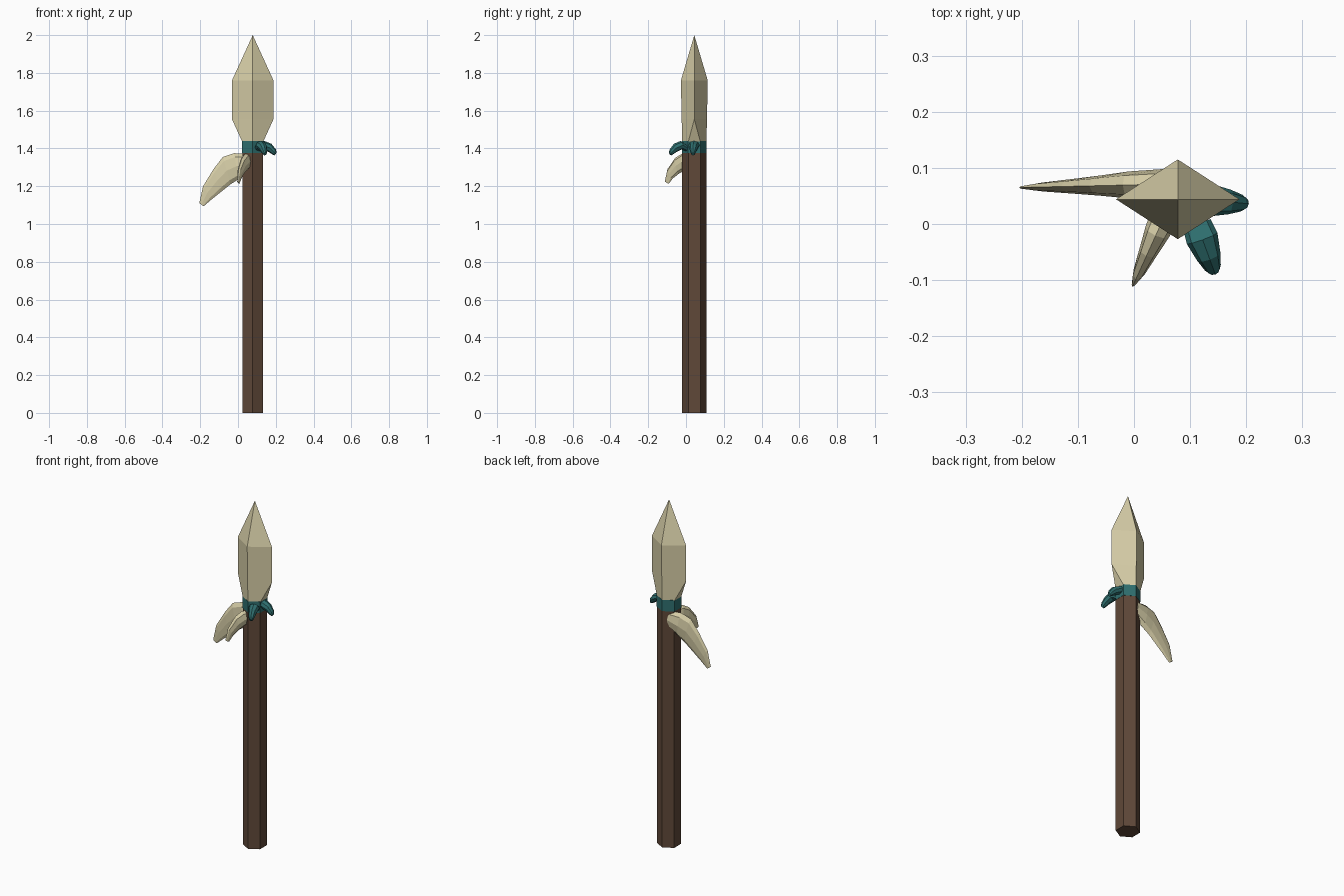
import bpy, bmesh
from math import sin, cos, pi, hypot

if "Cube" in bpy.data.objects:
    bpy.data.objects.remove(bpy.data.objects["Cube"])

CX, CY = 0.078, 0.044  # axis of the shaft


def material(name, rgb):
    m = bpy.data.materials.new(name)
    m.diffuse_color = (*rgb, 1)
    m.use_nodes = True
    m.node_tree.nodes["Principled BSDF"].inputs["Base Color"].default_value = m.diffuse_color
    return m


wood = material("dark wood", (0.115, 0.065, 0.040))
bone = material("pale bone", (0.68, 0.62, 0.39))
teal = material("teal cloth", (0.028, 0.160, 0.160))


def loft(name, rings, mat):
    """Skin equal-sized rings of points, cap both ends, merge doubled points."""
    bm = bmesh.new()
    vr = [[bm.verts.new(p) for p in r] for r in rings]
    n = len(vr[0])
    for a, b in zip(vr, vr[1:]):
        for i in range(n):
            j = (i + 1) % n
            bm.faces.new((a[i], a[j], b[j], b[i]))
    bm.faces.new(vr[0][::-1])
    bm.faces.new(vr[-1])
    bmesh.ops.remove_doubles(bm, verts=bm.verts, dist=1e-5)
    bmesh.ops.recalc_face_normals(bm, faces=bm.faces)
    me = bpy.data.meshes.new(name)
    bm.to_mesh(me)
    bm.free()
    me.materials.append(mat)
    ob = bpy.data.objects.new(name, me)
    bpy.context.collection.objects.link(ob)
    return ob


def hexagon(r, z):
    return [(CX + r * cos(pi / 6 + i * pi / 3), CY + r * sin(pi / 6 + i * pi / 3), z)
            for i in range(6)]


def diamond(hx, hy, z):
    # six points matching the hexagon, side points doubled
    pts = [(hx, 0), (0, hy), (-hx, 0), (-hx, 0), (0, -hy), (hx, 0)]
    return [(CX + x, CY + y, z) for x, y in pts]


def curl(name, start, end, stations, mat):
    """Curved tapering horn: stations are (d_up, z_up, d_low, z_low, half_width)."""
    dx, dy = end[0] - start[0], end[1] - start[1]
    length = hypot(dx, dy)
    dx, dy = dx / length, dy / length
    rings = []
    for du, zu, dl, zl, w in stations:
        ring = []
        for i in range(8):
            a = i * pi / 4
            t, s = (1 - cos(a)) / 2, w * sin(a)
            d = du + (dl - du) * t
            ring.append((start[0] + dx * d - dy * s,
                         start[1] + dy * d + dx * s, zu + (zl - zu) * t))
        rings.append(ring)
    return loft(name, rings, mat)


# shaft and cloth band
loft("shaft", [hexagon(0.064, 0), hexagon(0.064, 1.38)], wood)
loft("cloth_band", [hexagon(0.0655, 1.375), hexagon(0.0655, 1.44)], teal)

# faceted spear head
loft("spear_head", [hexagon(0.064, 1.435), diamond(0.11, 0.067, 1.555),
                    diamond(0.11, 0.071, 1.76), diamond(0, 0, 2.0)], bone)

# hanging claws
curl("large_claw", (0.05, 0.071), (-0.205, 0.065), [
    (0.00, 1.370, -0.01, 1.280, 0.027), (0.07, 1.375, 0.05, 1.235, 0.024),
    (0.13, 1.355, 0.09, 1.210, 0.018), (0.18, 1.290, 0.14, 1.170, 0.013),
    (0.235, 1.200, 0.19, 1.130, 0.008), (0.255, 1.110, 0.232, 1.094, 0.003)], bone)
curl("small_claw", (0.057, 0.02), (-0.002, -0.11), [
    (0.00, 1.370, 0.00, 1.290, 0.026), (0.045, 1.372, 0.03, 1.285, 0.023),
    (0.085, 1.350, 0.065, 1.265, 0.017), (0.13, 1.290, 0.10, 1.240, 0.011),
    (0.145, 1.225, 0.122, 1.213, 0.004)], bone)

# knotted cloth ends
tail = [(0.00, 1.420, 0.00, 1.385, 0.026), (0.03, 1.440, 0.025, 1.395, 0.029),
        (0.068, 1.425, 0.055, 1.380, 0.022), (0.092, 1.395, 0.074, 1.368, 0.015),
        (0.096, 1.378, 0.084, 1.363, 0.009)]
curl("front_cloth_tail", (0.112, 0.0), (0.145, -0.09), tail, teal)
curl("side_cloth_tail", (0.109, 0.045), (0.205, 0.036), tail, teal)
